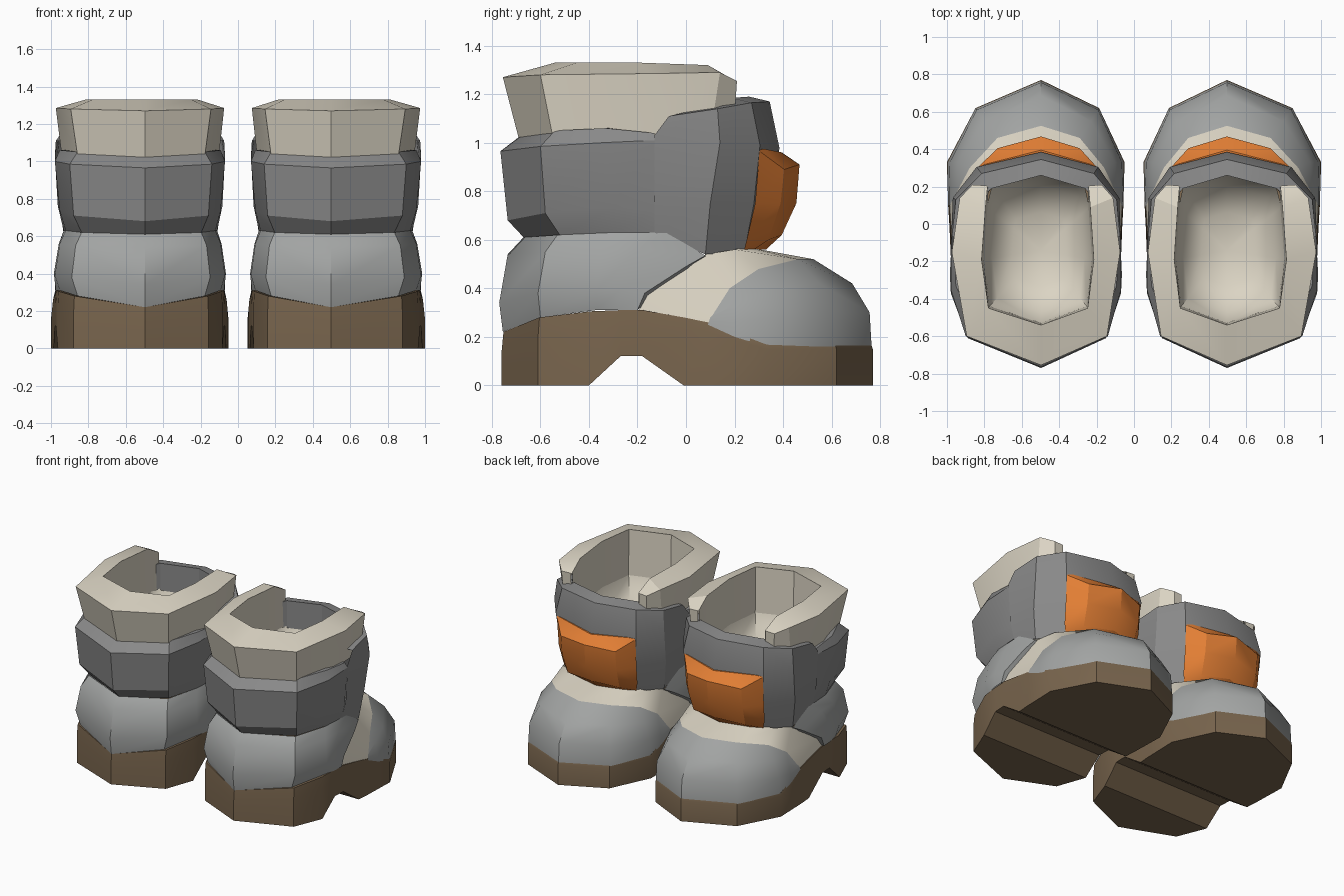
import bpy, bmesh, math

def material(name, rgb):
    m = bpy.data.materials.new(name)
    m.diffuse_color = (*rgb, 1)
    return m

BROWN = material("brown rubber", (0.19, 0.13, 0.075))
SHELL = material("light grey shell", (0.36, 0.37, 0.365))
GREY = material("mid grey strap", (0.25, 0.25, 0.25))
CREAM = material("cream fabric", (0.71, 0.66, 0.55))
ORANGE = material("orange buckle", (0.76, 0.21, 0.035))

CENTRE, OUTER, INNER = 0.497, 1.06, 0.94   # boots are a little wider on the outside

def panel(name, rows, mat, flip=False, angle=30):
    """Skin between rows of half-boot points, mirrored across the boot, for both boots."""
    for side, label in ((-1, "left_"), (1, "right_")):
        bm = bmesh.new()
        for half in (-1, 1):
            width = half * (OUTER if half == side else INNER)
            grid = [[bm.verts.new((side * CENTRE + width * x, y, z)) for x, y, z in r] for r in rows]
            for a, b in zip(grid, grid[1:]):
                for i in range(len(a) - 1):
                    bm.faces.new((a[i], a[i + 1], b[i + 1], b[i]))
        bmesh.ops.remove_doubles(bm, verts=bm.verts, dist=0.0005)
        bmesh.ops.dissolve_degenerate(bm, edges=bm.edges, dist=0.0005)
        bmesh.ops.recalc_face_normals(bm, faces=bm.faces)
        if flip:
            bmesh.ops.reverse_faces(bm, faces=bm.faces)
        me = bpy.data.meshes.new(label + name)
        bm.to_mesh(me)
        bm.free()
        me.materials.append(mat)
        me.shade_smooth()
        me.set_sharp_from_angle(angle=math.radians(angle))
        bpy.context.collection.objects.link(bpy.data.objects.new(label + name, me))

# Sole: plan outline with arch cut out of the bottom, bevelled top edge
plan = [(0, -.76), (.36, -.61), (.44, -.4), (.45, -.27), (.455, -.18),
        (.462, -.01), (.468, .09), (.475, .33), (.33, .62), (0, .77)]
low = [0, 0, 0, .12, .12, 0, 0, 0, 0, 0]
mid = [.14, .20, .235, .24, .24, .23, .22, .15, .15, .15]
top = [.22, .28, .305, .31, .31, .28, .26, .17, .17, .17]
def ring(zs, s=1.0, sx=1.0):
    return [(x * s * sx, y * s, z) for (x, y), z in zip(plan, zs)]
panel("sole", [ring(low, 1, 0), ring(low), ring(mid), ring(top, .99), ring(top, .93), ring(top, .93, 0)], BROWN)

# Heel shell, with a turned-in front edge
panel("heel_shell", [
    [(0, -.755, .22), (.34, -.6, .28), (.43, -.37, .31), (.45, -.28, .31), (.455, -.2, .31), (.39, -.2, .31)],
    [(0, -.77, .34), (.37, -.61, .38), (.455, -.37, .39), (.46, -.27, .4), (.455, -.17, .38), (.39, -.14, .36)],
    [(0, -.735, .54), (.35, -.58, .55), (.43, -.35, .56), (.435, -.2, .56), (.425, 0, .49), (.36, .02, .47)],
    [(0, -.67, .61), (.32, -.53, .62), (.40, -.3, .63), (.41, -.08, .63), (.40, .08, .535), (.34, .08, .52)],
], SHELL, angle=35)

# Toe cap and the cream instep behind it share one seam
seam = [(0, .525, .52), (.22, .46, .52), (.36, .3, .48), (.42, .18, .40), (.455, .11, .29)]
panel("toe_cap", [
    [(0, .765, .16), (.33, .615, .16), (.47, .33, .16), (.47, .2, .20), (.465, .09, .25)],
    [(0, .757, .30), (.325, .61, .30), (.46, .33, .28), (.463, .2, .26), (.463, .095, .265)],
    [(0, .685, .42), (.285, .55, .42), (.42, .33, .39), (.447, .2, .33), (.459, .1, .28)],
    seam], SHELL, angle=40)
panel("instep", [
    seam + [(.462, .09, .25)],
    [(0, .25, .57), (.2, .25, .57), (.34, .2, .56), (.385, .08, .54), (.43, -.16, .37), (.445, -.2, .30)],
], CREAM, angle=40)

# Ankle strap around the back
panel("ankle_strap", [
    [(0, -.66, .6), (.32, -.52, .62), (.40, -.3, .63), (.41, -.13, .63)],
    [(0, -.735, .68), (.36, -.58, .71), (.43, -.3, .735), (.43, -.13, .72)],
    [(0, -.765, .965), (.38, -.6, .985), (.455, -.35, 1.0), (.455, -.13, 1.01)],
    [(0, -.68, 1.03), (.34, -.54, 1.05), (.43, -.33, 1.06), (.435, -.13, 1.04)],
    [(0, -.6, 1.03), (.3, -.48, 1.05), (.36, -.3, 1.06), (.36, -.13, 1.04)],
], GREY)

# Tall front shaft with thickness
panel("front_shaft", [
    [(.41, -.13, .63), (.40, .08, .54), (.27, .24, .55), (0, .3, .56)],
    [(.44, -.13, .76), (.43, .1, .75), (.30, .28, .75), (0, .365, .75)],
    [(.455, -.13, 1.03), (.445, .14, 1.0), (.325, .305, .99), (0, .385, .98)],
    [(.45, -.07, 1.11), (.43, .13, 1.14), (.30, .27, 1.165), (0, .345, 1.17)],
    [(.37, -.07, 1.11), (.34, .1, 1.15), (.25, .19, 1.185), (0, .26, 1.19)],
    [(.35, -.07, .9), (.33, .1, .9), (.25, .19, .9), (0, .26, .9)],
], GREY)

# Padded cuff, open at the front
panel("cuff", [
    [(0, -.69, 1.02), (.34, -.55, 1.03), (.42, -.25, 1.03), (.40, .1, 1.03), (.33, .195, 1.03), (.27, .2, 1.03)],
    [(0, -.755, 1.27), (.375, -.6, 1.28), (.45, -.15, 1.285), (.41, .14, 1.29), (.345, .21, 1.255), (.275, .205, 1.255)],
    [(0, -.54, 1.33), (.265, -.45, 1.33), (.3, -.19, 1.33), (.28, .09, 1.32), (.27, .195, 1.26), (.268, .2, 1.255)],
    [(0, -.53, .98), (.26, -.44, .98), (.29, -.19, .98), (.27, .09, .98), (.265, .19, .98), (.263, .195, .98)],
], CREAM)

# Lining bowl inside the boot
rim = [(0, -.53), (.26, -.44), (.29, -.19), (.275, .09), (.25, .195), (0, .265)]
panel("lining", [[(x * s, (y + .14) * s - .14, z) for x, y in rim]
                 for s, z in ((1, 1.0), (.85, .84), (.5, .76), (0, .74))], CREAM, flip=True, angle=60)

# Orange front buckle
panel("buckle", [
    [(0, .36, .96), (.26, .28, .975), (.29, .28, .97)],
    [(0, .395, .96), (.28, .32, .975), (.315, .305, .97)],
    [(0, .468, .91), (.22, .405, .89), (.318, .303, .965)],
    [(0, .455, .75), (.22, .39, .75), (.315, .285, .75)],
    [(0, .395, .62), (.21, .34, .60), (.30, .255, .62)],
    [(0, .33, .56), (.2, .28, .56), (.28, .24, .56)],
], ORANGE)
